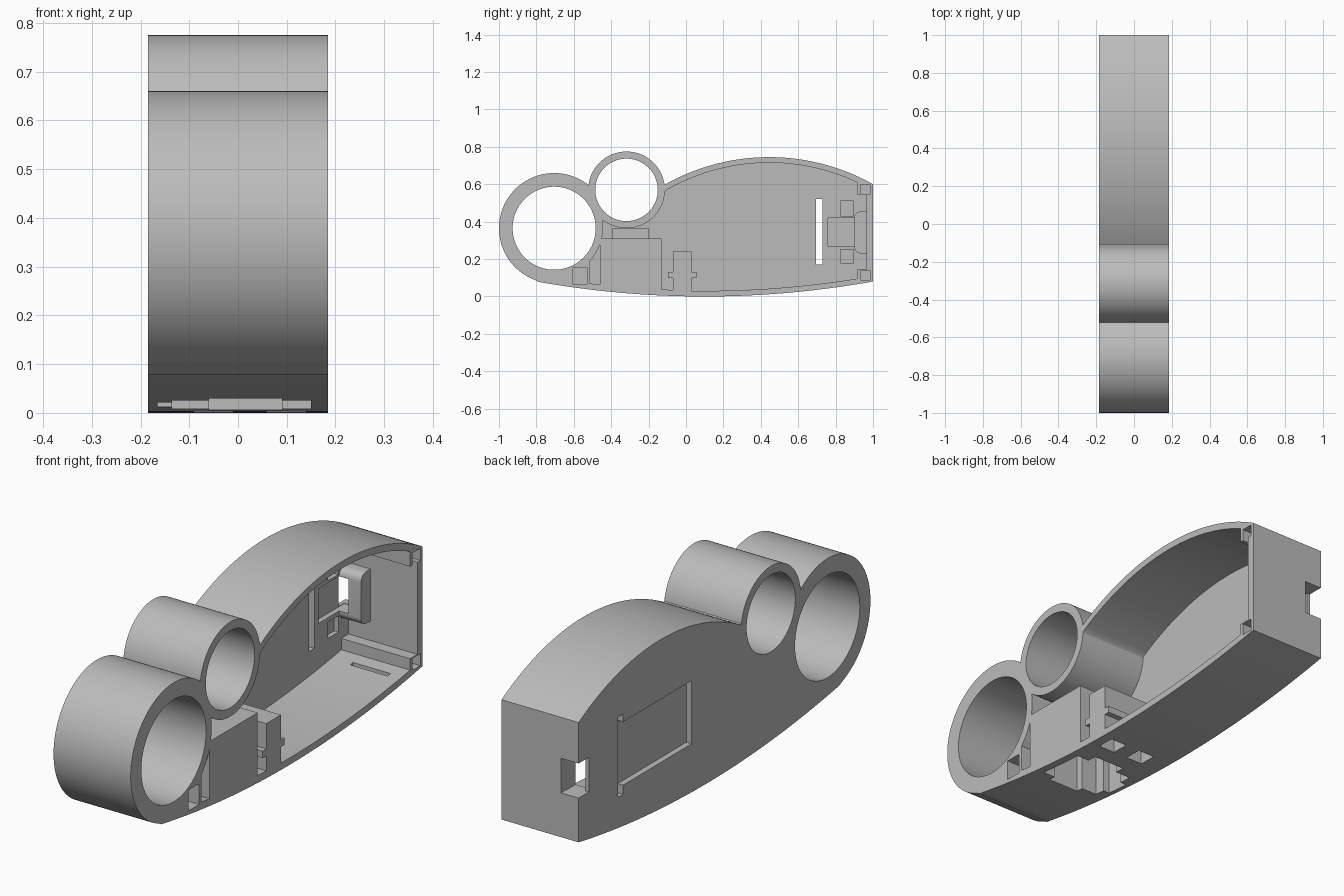
import bpy, bmesh
from math import sin, cos, sqrt, radians, atan2, degrees

cube = bpy.data.objects.get("Cube")
if cube:
    bpy.data.objects.remove(cube, do_unlink=True)

grey = bpy.data.materials.new("light grey plastic")
grey.use_nodes = True
colour = (0.5, 0.5, 0.5, 1)
grey.diffuse_color = colour
grey.node_tree.nodes["Principled BSDF"].inputs["Base Color"].default_value = colour

HALF = 0.185            # half width of the body
FLOOR = -0.145          # inner face of the closed side wall
BIG = (-0.705, 0.365)   # large ring centre (y, z)
SMALL = (-0.318, 0.57)  # small ring centre


def arc(centre, radius, start, end, steps=48):
    """Points on a circle in the y-z plane, angles in degrees."""
    angles = [radians(start + (end - start) * i / steps) for i in range(steps + 1)]
    return [(centre[0] + radius * cos(a), centre[1] + radius * sin(a)) for a in angles]


def bottom(y0, y1, lift=0.0, steps=40):
    """Gently curved underside."""
    ys = [y0 + (y1 - y0) * i / steps for i in range(steps + 1)]
    return [(y, 0.08 * ((y - 0.1) / 0.9) ** 2 + lift) for y in ys]


def dome(y0, y1, inset=0.0, steps=48):
    """Curved top of the body."""
    r = 1.134
    ys = [y0 + (y1 - y0) * i / steps for i in range(steps + 1)]
    return [(y, 0.745 - r + sqrt((r - inset) ** 2 - (y - 0.445) ** 2)) for y in ys]


def prism(name, outline, x0, x1):
    """Extrude a y-z outline along x."""
    bm = bmesh.new()
    lower = [bm.verts.new((x0, y, z)) for y, z in outline]
    upper = [bm.verts.new((x1, y, z)) for y, z in outline]
    bm.faces.new(lower[::-1])
    bm.faces.new(upper)
    for i in range(len(outline)):
        bm.faces.new((lower[i - 1], lower[i], upper[i], upper[i - 1]))
    bmesh.ops.recalc_face_normals(bm, faces=bm.faces)
    mesh = bpy.data.meshes.new(name)
    bm.to_mesh(mesh)
    bm.free()
    mesh.materials.append(grey)
    obj = bpy.data.objects.new(name, mesh)
    bpy.context.collection.objects.link(obj)
    return obj


def box(name, x, y, z):
    return prism(name, [(y[0], z[0]), (y[1], z[0]), (y[1], z[1]), (y[0], z[1])], *x)


def combine(target, tool, operation="DIFFERENCE"):
    """Apply one boolean and discard the tool."""
    tool.hide_render = True
    mod = target.modifiers.new("cut", "BOOLEAN")
    mod.operation, mod.solver, mod.object = operation, "EXACT", tool
    bpy.context.view_layer.objects.active = target
    bpy.ops.object.modifier_apply(modifier=mod.name)
    bpy.data.objects.remove(tool, do_unlink=True)


def angle_to(centre, point):
    return degrees(atan2(point[1] - centre[1], point[0] - centre[0]))


# Outer shell: underside, dome, small ring, large ring
valley = (-0.518, 0.593)
outline = bottom(-0.79, 1) + dome(1, -0.112)
outline += arc(SMALL, 0.205, 9, angle_to(SMALL, valley))
outline += arc(BIG, 0.295, angle_to(BIG, valley), 250, 64)[1:]
shell = prism("holder_shell", outline, -HALF, HALF)

# Open cavity; its outline leaves the battery block, switch pillar and end posts standing
cavity = [(-0.13, 0.31), (-0.13, 0.037), (-0.07, 0.035)]
pillar = [(-0.07, 0.1), (-0.095, 0.1), (-0.095, 0.13), (-0.07, 0.13), (-0.07, 0.24)]
cavity += pillar + [(-0.04 - y, z) for y, z in reversed(pillar)]
cavity += bottom(0.03, 0.915, 0.03)
cavity += [(0.915, 0.145), (0.965, 0.145), (0.965, 0.545), (0.915, 0.545)]
cavity += dome(0.915, -0.108, 0.03)
cavity += arc(SMALL, 0.205, -3, -129) + arc(BIG, 0.26, 9, -12, 12)
combine(shell, prism("cavity", cavity, FLOOR, 0.3))

# Narrow gap between the large ring and the battery block
gap = [(-0.515, 0.07), (-0.46, 0.063)] + arc(BIG, 0.26, -20, -43, 12)
combine(shell, prism("ring_gap", gap, FLOOR, 0.3))

# Ring bores
combine(shell, prism("large_bore", arc(BIG, 0.222, 0, 360, 96)[:-1], -0.3, 0.3))
combine(shell, prism("small_bore", arc(SMALL, 0.167, 0, 360, 96)[:-1], -0.3, 0.3))

# Rounded boss behind the socket
r = 0.035
boss = [(0.98, 0.23), (0.98, 0.455)]
boss += arc((0.9 + r, 0.455 - r), r, 90, 180, 8) + arc((0.9 + r, 0.23 + r), r, 180, 270, 8)
combine(shell, prism("socket_boss", boss, FLOOR - 0.02, -0.04), "UNION")

# Each box cut: name, x range, y range, z range
cuts = [
    ("socket_recess", (-0.168, -0.1), (0.76, 0.968), (0.27, 0.42)),
    ("socket_notch", (-0.3, -0.1), (0.93, 1.1), (0.272, 0.422)),
    ("upper_pocket", (-0.165, 0), (0.825, 0.895), (0.43, 0.51)),
    ("lower_pocket", (-0.165, 0), (0.825, 0.895), (0.18, 0.25)),
    ("display_recess", (-0.3, -0.16), (0.226, 0.71), (0.212, 0.486)),
    ("display_slot", (-0.3, 0), (0.695, 0.73), (0.172, 0.52)),
    ("upper_post_socket", (0.08, 0.3), (0.932, 0.985), (0.545, 0.597)),
    ("lower_post_socket", (0.08, 0.3), (0.932, 0.985), (0.088, 0.14)),
    ("ring_post_socket", (0.08, 0.3), (-0.605, -0.53), (0.065, 0.155)),
    ("wall_pocket", (-0.165, 0), (-0.39, -0.2), (0.311, 0.363)),
    ("floor_groove", (-0.05, 0.13), (0.84, 0.86), (0.07, 0.13)),
    ("switch_opening_a", (0.06, 0.14), (-0.06, 0.02), (-0.1, 0.2)),
    ("switch_opening_b", (-0.09, -0.01), (-0.06, 0.02), (-0.1, 0.2)),
    ("battery_bay", (-0.06, 0.09), (-0.445, -0.145), (-0.1, 0.27)),
    ("battery_bay_step", (-0.135, 0.15), (-0.41, -0.19), (-0.1, 0.271)),
    ("battery_bay_end", (-0.165, 0), (-0.36, -0.25), (-0.1, 0.272)),
]
for cut in cuts:
    combine(shell, box(*cut))

# Smooth the curved walls, keep the edges crisp
bpy.ops.object.select_all(action="DESELECT")
shell.select_set(True)
bpy.context.view_layer.objects.active = shell
bpy.ops.object.shade_smooth_by_angle(angle=radians(25))
